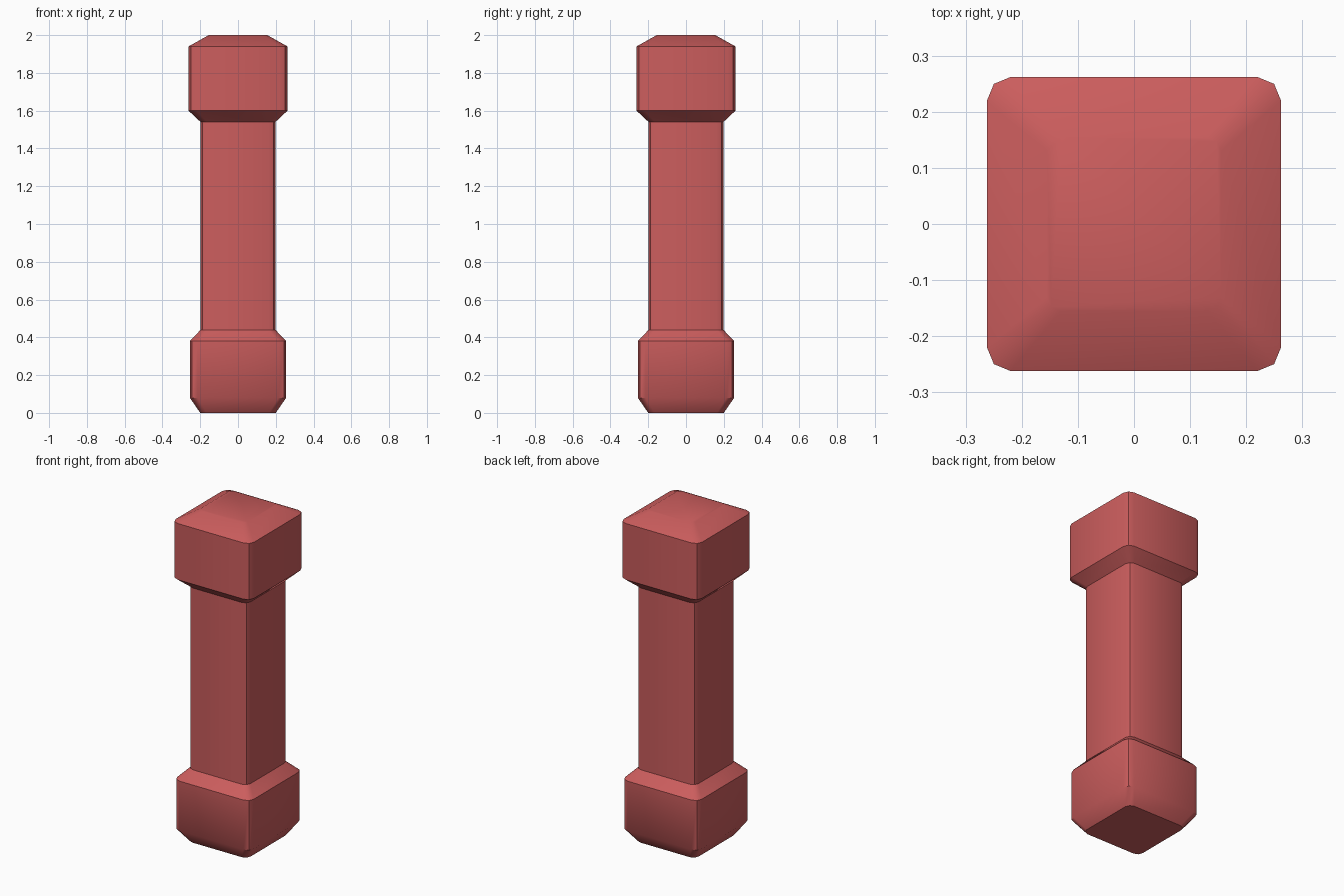
import bpy, bmesh
from math import cos, sin, pi, radians

if "Cube" in bpy.data.objects:
    bpy.data.objects.remove(bpy.data.objects["Cube"])

# Profile of the post: height, half width, corner radius
PROFILE = [
    (0.00, 0.200, 0.035), (0.08, 0.255, 0.041), (0.38, 0.255, 0.041),
    (0.44, 0.198, 0.035), (1.54, 0.198, 0.035), (1.60, 0.262, 0.042),
    (1.94, 0.262, 0.042), (2.00, 0.155, 0.025),
]


def rounded_square(bm, z, half, radius):
    """Square ring with two-segment rounded corners."""
    ring = []
    for q in range(4):
        mid = pi / 4 + q * pi / 2
        sx, sy = (1 if cos(mid) > 0 else -1), (1 if sin(mid) > 0 else -1)
        for k in range(3):
            a = q * pi / 2 + k * pi / 4
            ring.append(bm.verts.new((sx * (half - radius) + radius * cos(a),
                                      sy * (half - radius) + radius * sin(a), z)))
    return ring


# Square post with swollen foot and head, lofted from rings
bm = bmesh.new()
rings = [rounded_square(bm, *p) for p in PROFILE]
for low, high in zip(rings, rings[1:]):
    n = len(low)
    for i in range(n):
        j = (i + 1) % n
        bm.faces.new((low[i], low[j], high[j], high[i]))
bm.faces.new(rings[0][::-1])
bm.faces.new(rings[-1])
bmesh.ops.recalc_face_normals(bm, faces=bm.faces)

mesh = bpy.data.meshes.new("post")
bm.to_mesh(mesh)
bm.free()
post = bpy.data.objects.new("post", mesh)
bpy.context.collection.objects.link(post)

# Red paint
red = bpy.data.materials.new("red_paint")
red.diffuse_color = (0.6, 0.11, 0.11, 1)
red.use_nodes = True
red.node_tree.nodes["Principled BSDF"].inputs["Base Color"].default_value = red.diffuse_color
mesh.materials.append(red)

# Soft top, crisp bands
bpy.context.view_layer.objects.active = post
post.select_set(True)
bpy.ops.object.shade_smooth_by_angle(angle=radians(35))
